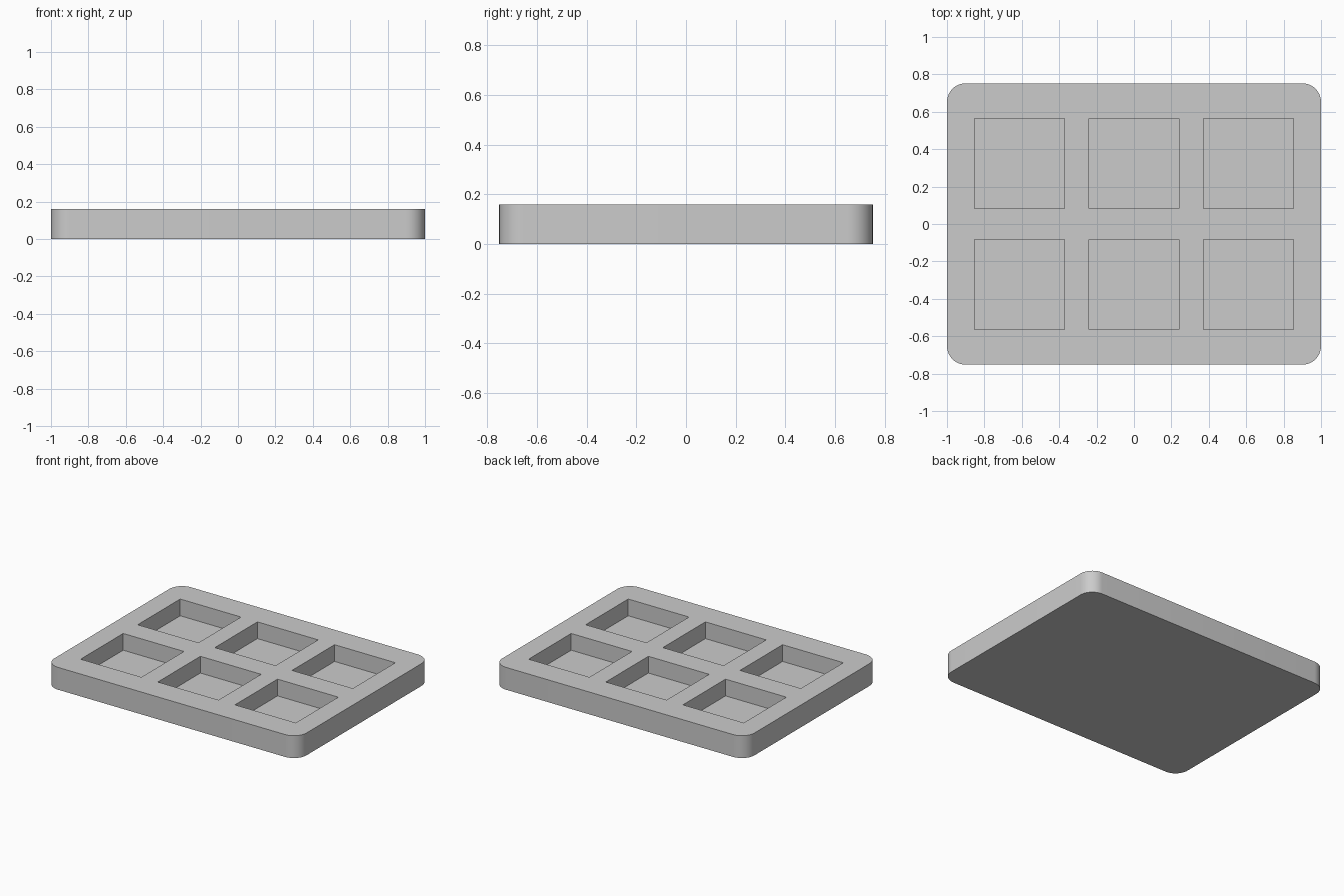
import bpy
import bmesh
from mathutils import Matrix, Vector

WIDTH, DEPTH, HEIGHT = 2.0, 1.504, 0.16
CORNER = 0.1
POCKET, FLOOR = 0.482, 0.04
PITCH_X, PITCH_Y = 0.612, 0.646

default_cube = bpy.data.objects.get("Cube")
if default_cube:
    bpy.data.objects.remove(default_cube, do_unlink=True)


def make_material(name, value):
    mat = bpy.data.materials.new(name)
    mat.use_nodes = True
    colour = (value, value, value, 1)
    mat.diffuse_color = colour
    mat.node_tree.nodes["Principled BSDF"].inputs["Base Color"].default_value = colour
    return mat


def add_box(bm, centre, size):
    matrix = Matrix.Translation(centre) @ Matrix.Diagonal((*size, 1))
    return bmesh.ops.create_cube(bm, size=1, matrix=matrix)["verts"]


def to_object(bm, name):
    mesh = bpy.data.meshes.new(name)
    bm.to_mesh(mesh)
    bm.free()
    obj = bpy.data.objects.new(name, mesh)
    bpy.context.collection.objects.link(obj)
    return obj


# Tray block with rounded vertical corners
bm = bmesh.new()
add_box(bm, Vector((0, 0, HEIGHT / 2)), (WIDTH, DEPTH, HEIGHT))
upright = [e for e in bm.edges if abs(e.verts[0].co.z - e.verts[1].co.z) > HEIGHT / 2]
bmesh.ops.bevel(bm, geom=upright, offset=CORNER, segments=12, profile=0.5, affect="EDGES")
tray = to_object(bm, "tray")
tray.data.materials.append(make_material("light grey", 0.6))

# Cutter for the three by two grid of square pockets
bm = bmesh.new()
for column in (-1, 0, 1):
    for row in (-0.5, 0.5):
        centre = Vector((column * PITCH_X, row * PITCH_Y, FLOOR + HEIGHT / 2))
        add_box(bm, centre, (POCKET, POCKET, HEIGHT))
cutter = to_object(bm, "pocket_cutter")
cutter.hide_render = True

# Cut the pockets, then drop the cutter
bpy.ops.object.select_all(action="DESELECT")
bpy.context.view_layer.objects.active = tray
tray.select_set(True)
cut = tray.modifiers.new("pockets", "BOOLEAN")
cut.operation = "DIFFERENCE"
cut.solver = "EXACT"
cut.object = cutter
bpy.ops.object.modifier_apply(modifier=cut.name)
bpy.data.objects.remove(cutter, do_unlink=True)

bpy.ops.object.shade_smooth_by_angle()
